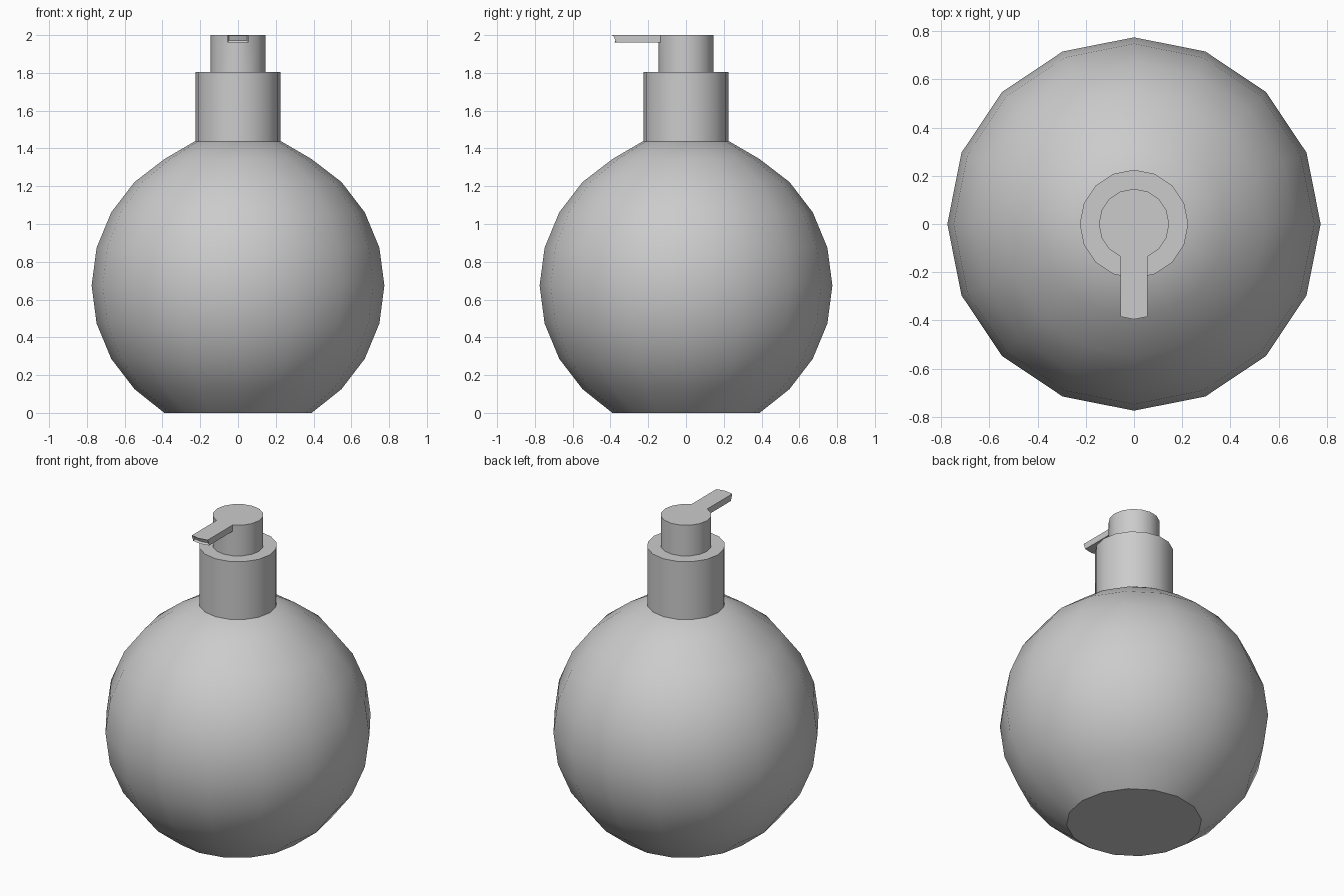
import bpy, bmesh
from math import sin, cos, pi
from mathutils import Vector

SIDES = 16

cube = bpy.data.objects.get("Cube")
if cube:
    bpy.data.objects.remove(cube, do_unlink=True)

grey = bpy.data.materials.new("soft grey")
grey.use_nodes = True
grey.diffuse_color = (0.6, 0.6, 0.6, 1)
grey.node_tree.nodes["Principled BSDF"].inputs["Base Color"].default_value = (0.6, 0.6, 0.6, 1)


def lathe(profile):
    """Revolve (radius, z) points about z and cap both ends."""
    bm = bmesh.new()
    rings = [[bm.verts.new((r * cos(2 * pi * i / SIDES), r * sin(2 * pi * i / SIDES), z))
              for i in range(SIDES)] for r, z in profile]
    for low, high in zip(rings, rings[1:]):
        for i in range(SIDES):
            j = (i + 1) % SIDES
            bm.faces.new((low[i], low[j], high[j], high[i]))
    bm.faces.new(rings[0][::-1])
    bm.faces.new(rings[-1])
    return bm


def finish(bm, name):
    bmesh.ops.recalc_face_normals(bm, faces=bm.faces[:])
    mesh = bpy.data.meshes.new(name)
    bm.to_mesh(mesh)
    bm.free()
    obj = bpy.data.objects.new(name, mesh)
    bpy.context.collection.objects.link(obj)
    mesh.materials.append(grey)
    bpy.ops.object.select_all(action='DESELECT')
    obj.select_set(True)
    bpy.context.view_layer.objects.active = obj
    bpy.ops.object.shade_smooth_by_angle(angle=0.58)


# Round bottle with a flat base and a narrow shoulder
R, MID = 0.775, 0.674
body = [(R * cos(a * pi / 12), MID + R * sin(a * pi / 12)) for a in range(-3, 5)]
finish(lathe([(0.39, 0)] + body + [(0.23, 1.437)]), "bottle_body")

# Collar
finish(lathe([(0.225, 1.43), (0.225, 1.805)]), "collar")

# Pump head, with the spout pulled out of its two front upper faces
bm = lathe([(0.146, 1.8), (0.146, 1.96), (0.146, 2.0)])
front = [f for f in bm.faces
         if f.calc_center_median().z > 1.965 and len(f.verts) == 4
         and f.calc_center_median().y < -0.13]
out = bmesh.ops.extrude_face_region(bm, geom=front)
bmesh.ops.delete(bm, geom=front, context='FACES')
for v in [g for g in out["geom"] if isinstance(g, bmesh.types.BMVert)]:
    v.co += Vector((0, -0.25 if v.co.z > 1.98 else -0.235, 0))

# Recessed spout opening
bm.normal_update()
tip = [g for g in out["geom"] if isinstance(g, bmesh.types.BMFace)]
bmesh.ops.inset_region(bm, faces=tip, thickness=0.007, depth=-0.012, use_even_offset=True)
finish(bm, "pump_head_and_spout")
